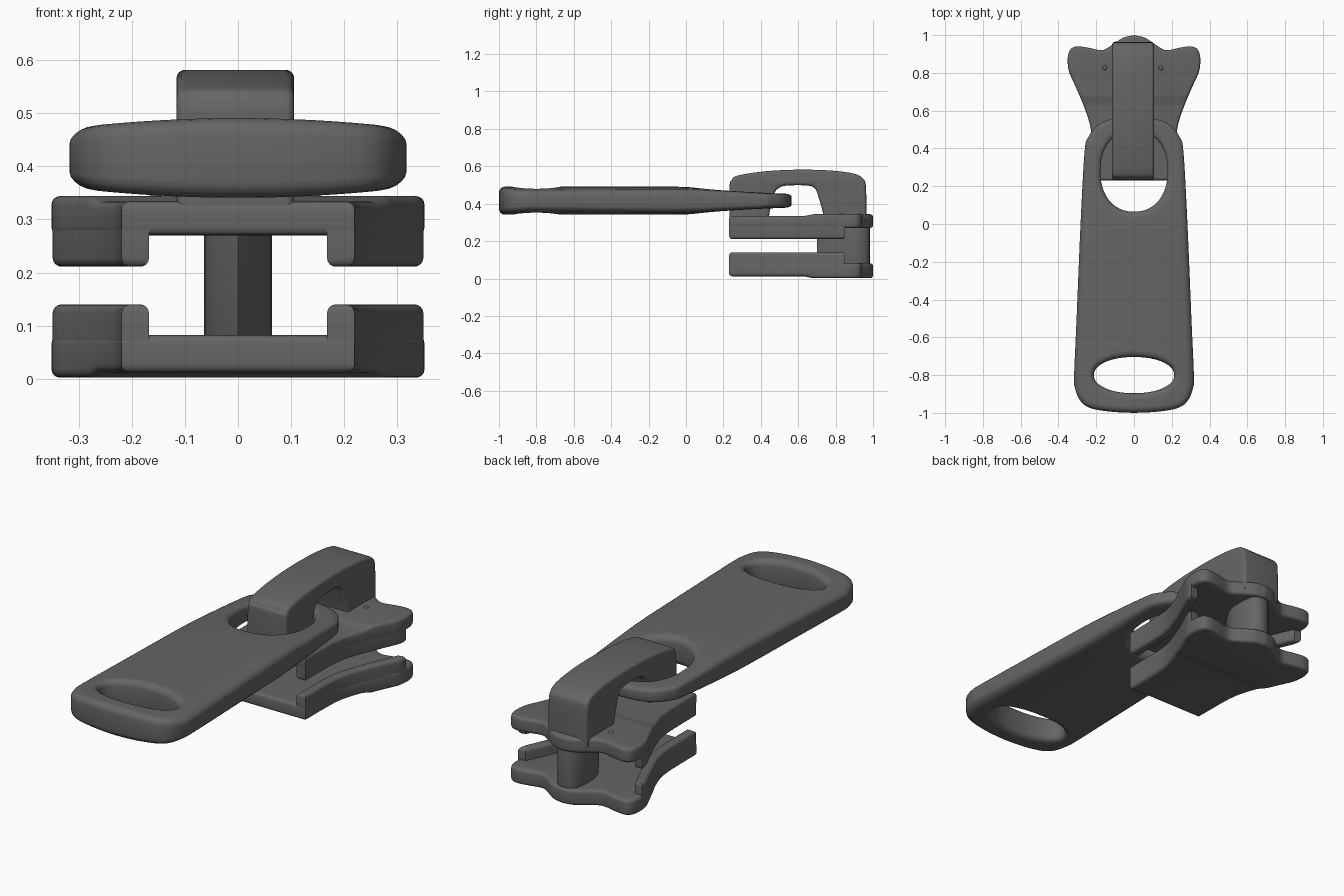
import bpy, bmesh, math
from mathutils import Matrix, Vector

if "Cube" in bpy.data.objects:
    bpy.data.objects.remove(bpy.data.objects["Cube"])

dark = bpy.data.materials.new("dark_metal")
dark.diffuse_color = (0.13, 0.13, 0.13, 1)
dark.use_nodes = True
dark.node_tree.nodes["Principled BSDF"].inputs["Base Color"].default_value = dark.diffuse_color


def smooth(pts, n=5):
    """Catmull-Rom samples through an open list of 2D points."""
    p = [Vector(q) for q in pts]
    p = [2 * p[0] - p[1]] + p + [2 * p[-1] - p[-2]]
    out = []
    for i in range(1, len(p) - 2):
        a, b, c, d = p[i - 1:i + 3]
        for k in range(n):
            t = k / n
            out.append(0.5 * (2 * b + (c - a) * t + (2 * a - 5 * b + 4 * c - d) * t * t
                              + (3 * b - a - 3 * c + d) * t ** 3))
    return out + [p[-2]]


def mirror(half):
    """Close a right-hand half outline across x = 0."""
    return list(half) + [Vector((-q[0], q[1])) for q in reversed(half) if q[0] > 1e-4]


def oval(cy, rx, ry, e=2.0, n=48):
    sp = lambda v: math.copysign(abs(v) ** (2 / e), v)
    return [(rx * sp(math.cos(2 * math.pi * i / n)),
             cy + ry * sp(math.sin(2 * math.pi * i / n))) for i in range(n)]


def prism(name, loops, z0, z1, bevel, matrix=None, cuts=(), deform=None):
    """Round-edged slab from outlines, optionally sliced and reshaped."""
    cu = bpy.data.curves.new(name, 'CURVE')
    cu.dimensions, cu.fill_mode = '2D', 'BOTH'
    cu.extrude = (z1 - z0) / 2 - bevel
    cu.bevel_depth, cu.bevel_resolution, cu.offset = bevel, 3, -bevel
    for loop in loops:
        s = cu.splines.new('POLY')
        s.points.add(len(loop) - 1)
        for pt, q in zip(s.points, loop):
            pt.co = (q[0], q[1], 0, 1)
        s.use_cyclic_u = True
    tmp = bpy.data.objects.new(name + "_curve", cu)
    bpy.context.collection.objects.link(tmp)
    dg = bpy.context.evaluated_depsgraph_get()
    me = bpy.data.meshes.new_from_object(tmp.evaluated_get(dg))
    bpy.data.objects.remove(tmp)
    bm = bmesh.new()
    bm.from_mesh(me)
    bmesh.ops.remove_doubles(bm, verts=bm.verts, dist=1e-5)
    for axis, val in cuts:
        co, no = Vector((0, 0, 0)), Vector((0, 0, 0))
        co[axis], no[axis] = val, 1
        bmesh.ops.bisect_plane(bm, geom=bm.verts[:] + bm.edges[:] + bm.faces[:],
                               plane_co=co, plane_no=no, dist=1e-5)
    for v in bm.verts:
        if deform:
            v.co.z = deform(v.co)
        v.co.z += (z0 + z1) / 2
    if matrix:
        bm.transform(matrix)
    bmesh.ops.recalc_face_normals(bm, faces=bm.faces)
    bm.to_mesh(me)
    bm.free()
    me.name = name
    ob = bpy.data.objects.new(name, me)
    bpy.context.collection.objects.link(ob)
    return ob


# Slider plates: winged outline, flared toward the back
side = [(0.22, 0.23), (0.221, 0.36), (0.224, 0.46), (0.237, 0.54), (0.272, 0.64),
        (0.315, 0.74), (0.345, 0.81)]
back = [(0.351, 0.88), (0.336, 0.925), (0.30, 0.94), (0.24, 0.933), (0.17, 0.92),
        (0.12, 0.945), (0.06, 0.985), (0, 1.0)]
plate_outline = mirror(smooth(side + back))
outer = [(x - 0.0008, y + 0.001) for x, y in side + [(0.350, 0.85)]]
inner = [(0.308, 0.85), (0.285, 0.80), (0.258, 0.74), (0.218, 0.64), (0.185, 0.54),
         (0.172, 0.46), (0.169, 0.36), (0.168, 0.231)]
rail_outline = smooth(outer) + smooth(inner)
step_cuts = [(1, 0.63), (1, 0.68)]


def step(sign):
    """Raise the outer face of a plate slightly behind the ramp."""
    def f(co):
        t = min(max((co.y - 0.63) / 0.05, 0), 1)
        return co.z + (sign * 0.010 * t if co.z * sign > 0 else 0)
    return f


flip = Matrix.Scale(-1, 4, (1, 0, 0))
for name, sign, plate_z, rail_z in (("upper", 1, (0.270, 0.334), (0.211, 0.331)),
                                    ("lower", -1, (0.012, 0.082), (0.015, 0.140))):
    prism(name + "_plate", [plate_outline], *plate_z, 0.016, None, step_cuts, step(sign))
    for label, m in (("right", None), ("left", flip)):
        prism(f"{name}_{label}_rail", [rail_outline], *rail_z, 0.016, m, step_cuts, step(sign))

# Wedge-shaped post joining the plates
post = mirror([Vector(q) for q in ((0, 0.70), (0.045, 0.77), (0.062, 0.82), (0.064, 0.90),
                                   (0.055, 0.955), (0.03, 0.98), (0, 0.985))])
prism("centre_post", [post], 0.05, 0.30, 0.004)

# Arched bridge holding the pull, drawn in the side plane
to_side = Matrix(((0, 0, 1, 0), (1, 0, 0, 0), (0, 1, 0, 0), (0, 0, 0, 1)))
arch_top = smooth([(0.233, 0.30), (0.233, 0.49), (0.243, 0.525), (0.275, 0.550), (0.42, 0.573),
                   (0.60, 0.582), (0.78, 0.577), (0.90, 0.560), (0.945, 0.535),
                   (0.962, 0.49), (0.965, 0.30)])
arch_gap = smooth([(0.74, 0.30), (0.73, 0.36), (0.71, 0.43), (0.69, 0.48), (0.65, 0.497),
                   (0.54, 0.497), (0.495, 0.483), (0.47, 0.45), (0.45, 0.37), (0.44, 0.30)])
prism("pull_bridge", [arch_top + arch_gap], -0.116, 0.106, 0.016, to_side)

# Pull tab: lens-shaped section, thinning toward the bridge
tab = mirror(smooth([(0, -1.0), (0.12, -0.994), (0.23, -0.975), (0.285, -0.935), (0.312, -0.87),
                     (0.317, -0.80), (0.304, -0.50), (0.283, 0.0), (0.262, 0.38),
                     (0.242, 0.46), (0.19, 0.525), (0.11, 0.557), (0, 0.565)]))
loops = [tab, oval(0.28, 0.178, 0.215, 2.2), oval(-0.80, 0.213, 0.096, 2.1)]
tab_cuts = [(0, i * 0.045) for i in range(-6, 7)] + [(1, -0.9 + i * 0.1) for i in range(15)]


def lens(co):
    taper = 1 - 0.53 * min(max((co.y + 0.05) / 0.61, 0), 1) ** 1.2
    u = abs(co.x) / 0.317
    edge = max(u - 0.8, 0) / 0.2
    return co.z * taper * (1 - 0.25 * u ** 2 - 0.12 * edge ** 2)


prism("pull_tab", loops, 0.341, 0.491, 0.032, None, tab_cuts, lens)

# Small raised pips on the upper plate
for label, x in (("left", -0.155), ("right", 0.142)):
    bpy.ops.mesh.primitive_uv_sphere_add(segments=16, ring_count=8, radius=0.015,
                                         location=(x, 0.826, 0.336))
    bpy.context.object.name = label + "_pip"

for ob in bpy.data.objects:
    ob.data.materials.clear()
    ob.data.materials.append(dark)
bpy.ops.object.select_all(action='SELECT')
bpy.context.view_layer.objects.active = bpy.data.objects["pull_tab"]
bpy.ops.object.shade_smooth_by_angle(angle=math.radians(35))
